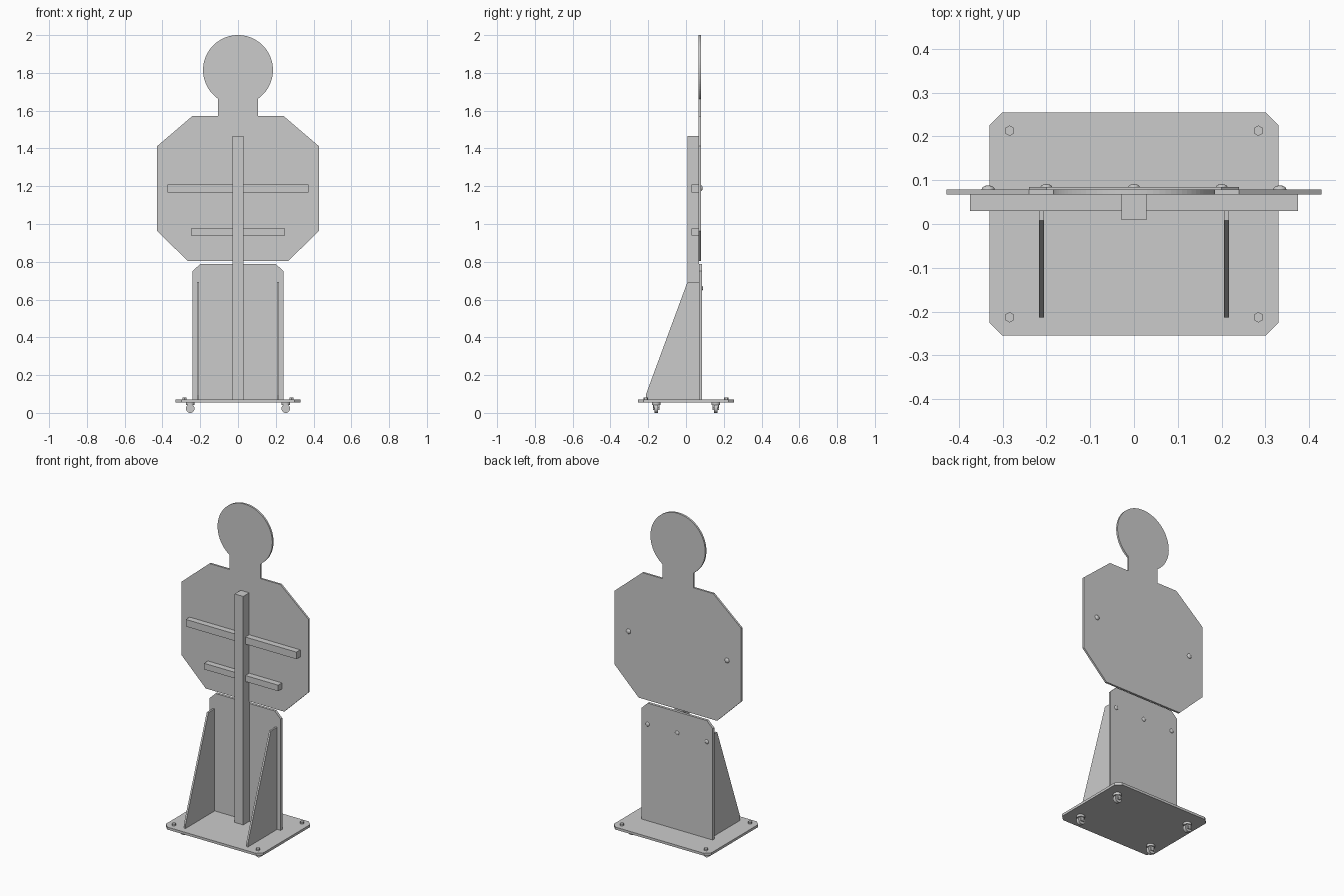
import bpy, bmesh, math
from mathutils import Matrix, Vector

if "Cube" in bpy.data.objects:
    bpy.data.objects.remove(bpy.data.objects["Cube"])


def prism(name, pts, to3d, depth):
    """Extrude a 2D outline; to3d maps (a, b) to 3D, depth is the extrusion vector."""
    bm = bmesh.new()
    face = bm.faces.new([bm.verts.new(to3d(a, b)) for a, b in pts])
    new = bmesh.ops.extrude_face_region(bm, geom=[face])["geom"]
    bmesh.ops.translate(bm, vec=Vector(depth),
                        verts=[v for v in new if isinstance(v, bmesh.types.BMVert)])
    bmesh.ops.recalc_face_normals(bm, faces=bm.faces[:])
    return finish(name, bm)


def finish(name, bm):
    mesh = bpy.data.meshes.new(name)
    bm.to_mesh(mesh)
    bm.free()
    ob = bpy.data.objects.new(name, mesh)
    bpy.context.collection.objects.link(ob)
    return ob


def box(name, x0, x1, y0, y1, z0, z1):
    return prism(name, [(x0, y0), (x1, y0), (x1, y1), (x0, y1)],
                 lambda a, b: (a, b, z0), (0, 0, z1 - z0))


def cylinder(name, centre, r1, r2, depth, sides, axis="Z"):
    bm = bmesh.new()
    bmesh.ops.create_cone(bm, cap_ends=True, segments=sides, radius1=r1, radius2=r2, depth=depth)
    if axis == "Y":  # top end points to +y
        bm.transform(Matrix.Rotation(-math.pi / 2, 4, "X"))
    bm.transform(Matrix.Translation(centre))
    ob = finish(name, bm)
    if sides > 8:
        smooth(ob)
    return ob


def smooth(ob):
    bpy.ops.object.select_all(action="DESELECT")
    ob.select_set(True)
    bpy.context.view_layer.objects.active = ob
    bpy.ops.object.shade_smooth_by_angle(angle=math.radians(35))


def dome(name, x, y, z, r, h):
    """Round bolt head bulging out of the back face."""
    bm = bmesh.new()
    bmesh.ops.create_uvsphere(bm, u_segments=16, v_segments=8, radius=1)
    bm.transform(Matrix.Translation((x, y, z)) @ Matrix.Diagonal((r, h, r, 1)))
    smooth(finish(name, bm))


def mirrored(half):
    """Complete a right half outline (listed bottom to top) with its mirror image."""
    return half + [(-a, b) for a, b in reversed(half) if a > 1e-6]


# base plate with clipped corners
base = mirrored([(0.30, -0.255), (0.33, -0.225), (0.33, 0.225), (0.30, 0.255)])
prism("base_plate", base, lambda a, b: (a, b, 0.055), (0, 0, 0.015))

# figure plate: torso, neck and round head in one outline
half = [(0.265, 0.803), (0.428, 0.963), (0.428, 1.412), (0.24, 1.573), (0.105, 1.573)]
start = -math.acos(0.105 / 0.185)
for i in range(33):
    t = start + (math.pi / 2 - start) * i / 32
    half.append((0.185 * math.cos(t), 1.815 + 0.185 * math.sin(t)))
prism("figure_plate", mirrored(half), lambda a, b: (a, 0.067, b), (0, 0.012, 0))

# leg panel with clipped top corners
legs = mirrored([(0.24, 0.07), (0.24, 0.75), (0.20, 0.789)])
prism("leg_panel", legs, lambda a, b: (a, 0.069, b), (0, 0.016, 0))

# upright post and crossbars
box("post", -0.029, 0.029, 0.009, 0.068, 0.07, 1.466)
for side in (-1, 1):
    for label, reach, z0, z1 in (("upper", 0.374, 1.167, 1.21), ("lower", 0.25, 0.938, 0.975)):
        a, b = sorted((side * 0.029, side * reach))
        box(label + "_crossbar", a, b, 0.03, 0.067, z0, z1)

# triangular side braces
brace = [(-0.213, 0.07), (0.069, 0.07), (0.069, 0.694), (0.008, 0.694), (-0.213, 0.095)]
for x in (-0.211, 0.211):
    prism("side_brace", brace, lambda a, b: (x - 0.0055, a, b), (0.011, 0, 0))

# round bolt heads on the back
for x in (-0.333, 0.333):
    dome("torso_bolt", x, 0.079, 1.19, 0.015, 0.009)
for x in (-0.2, 0, 0.2):
    dome("leg_bolt", x, 0.085, 0.66, 0.013, 0.006)

# hex bolts and casters near the corners
for sx in (-1, 1):
    for sy in (-1, 1):
        cylinder("base_bolt", (sx * 0.284, sy * 0.213, 0.076), 0.012, 0.012, 0.012, 6)
        x, y = sx * 0.253, sy * 0.158
        cylinder("caster_mount", (x, y, 0.048), 0.023, 0.023, 0.014, 24)
        cylinder("caster_wheel", (x, y, 0.023), 0.023, 0.023, 0.02, 24, "Y")
        cylinder("caster_axle", (x, y, 0.023), 0.005, 0.005, 0.036, 12, "Y")
        for s in (-1, 1):
            yc = y + s * 0.0145
            box("caster_fork", x - 0.011, x + 0.011, yc - 0.0025, yc + 0.0025, 0.015, 0.044)
